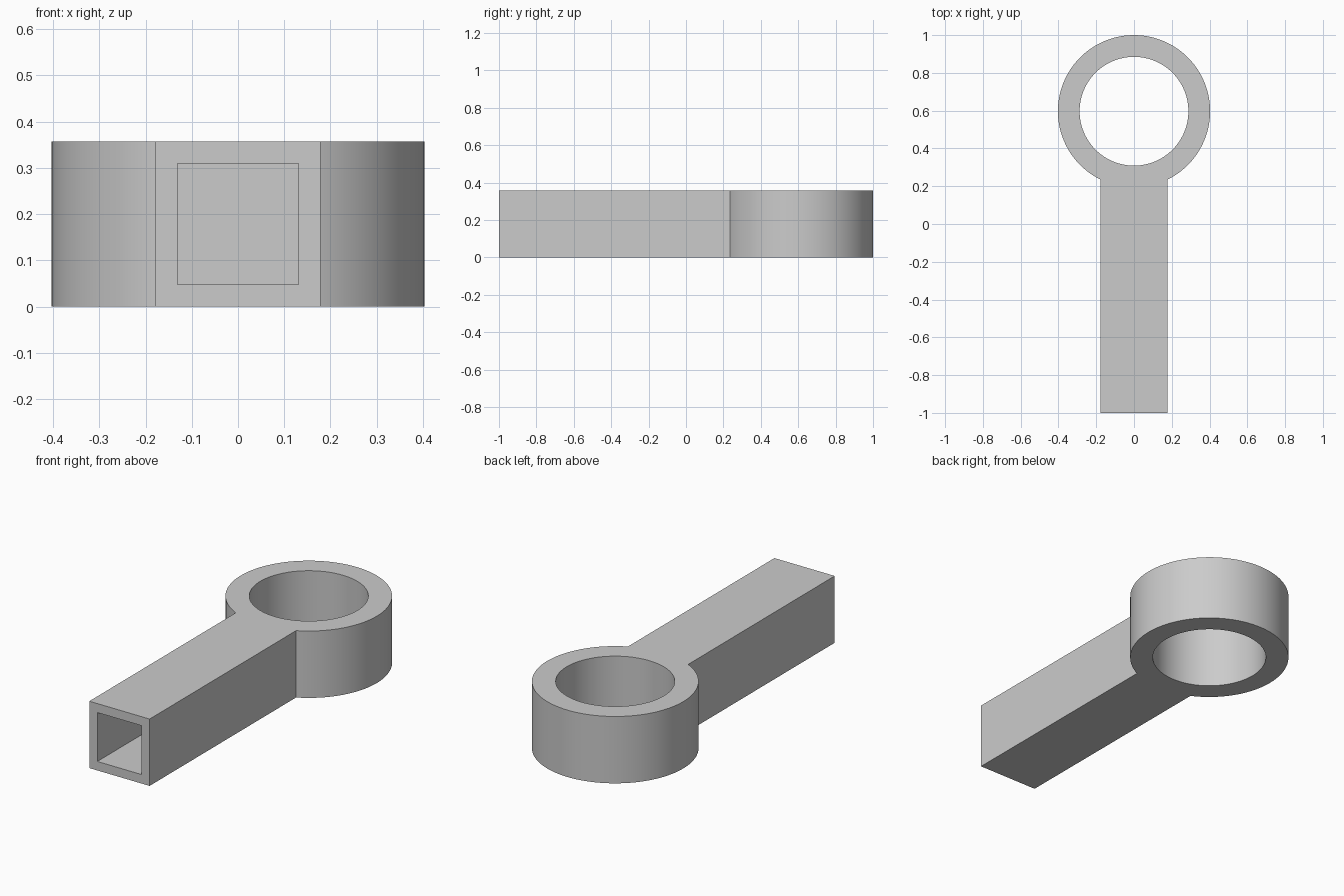
import bpy
import math

if "Cube" in bpy.data.objects:
    bpy.data.objects.remove(bpy.data.objects["Cube"], do_unlink=True)

HEIGHT = 0.357
RING_Y = 0.597
RING_RADIUS, HOLE_RADIUS = 0.403, 0.288
ARM_WIDTH = 0.356
SOCKET_WIDTH = 0.261
SOCKET_END = 0.19
SEGMENTS = 96

grey = bpy.data.materials.new("plain grey")
grey.use_nodes = True
colour = (0.6, 0.6, 0.6, 1.0)
grey.diffuse_color = colour
grey.node_tree.nodes["Principled BSDF"].inputs["Base Color"].default_value = colour


def cylinder(name, radius, height):
    bpy.ops.mesh.primitive_cylinder_add(
        vertices=SEGMENTS, radius=radius, depth=height, location=(0, RING_Y, HEIGHT / 2))
    obj = bpy.context.object
    obj.name = name
    obj.data.materials.append(grey)
    return obj


def bar(name, width, height, front, back):
    bpy.ops.mesh.primitive_cube_add(size=1, location=(0, (front + back) / 2, HEIGHT / 2))
    obj = bpy.context.object
    obj.name = name
    obj.scale = (width, back - front, height)
    bpy.ops.object.transform_apply(location=False, rotation=False, scale=True)
    obj.data.materials.append(grey)
    return obj


def combine(target, tool, operation):
    """Apply a boolean and remove its tool."""
    mod = target.modifiers.new(operation.lower(), 'BOOLEAN')
    mod.operation = operation
    mod.solver = 'EXACT'
    mod.object = tool
    bpy.ops.object.select_all(action='DESELECT')
    target.select_set(True)
    bpy.context.view_layer.objects.active = target
    bpy.ops.object.modifier_apply(modifier=mod.name)
    bpy.data.objects.remove(tool, do_unlink=True)


# Ring and arm fused into one body
body = cylinder("ring_with_arm", RING_RADIUS, HEIGHT)
combine(body, bar("arm", ARM_WIDTH, HEIGHT, -1, RING_Y), 'UNION')

# Round through hole
combine(body, cylinder("hole_cutter", HOLE_RADIUS, HEIGHT * 2), 'DIFFERENCE')

# Blind square socket in the front end of the arm
combine(body, bar("socket_cutter", SOCKET_WIDTH, SOCKET_WIDTH, -1.1, SOCKET_END), 'DIFFERENCE')

# Smooth round walls with sharp rims and corners
bpy.ops.object.shade_smooth_by_angle(angle=math.radians(30))
